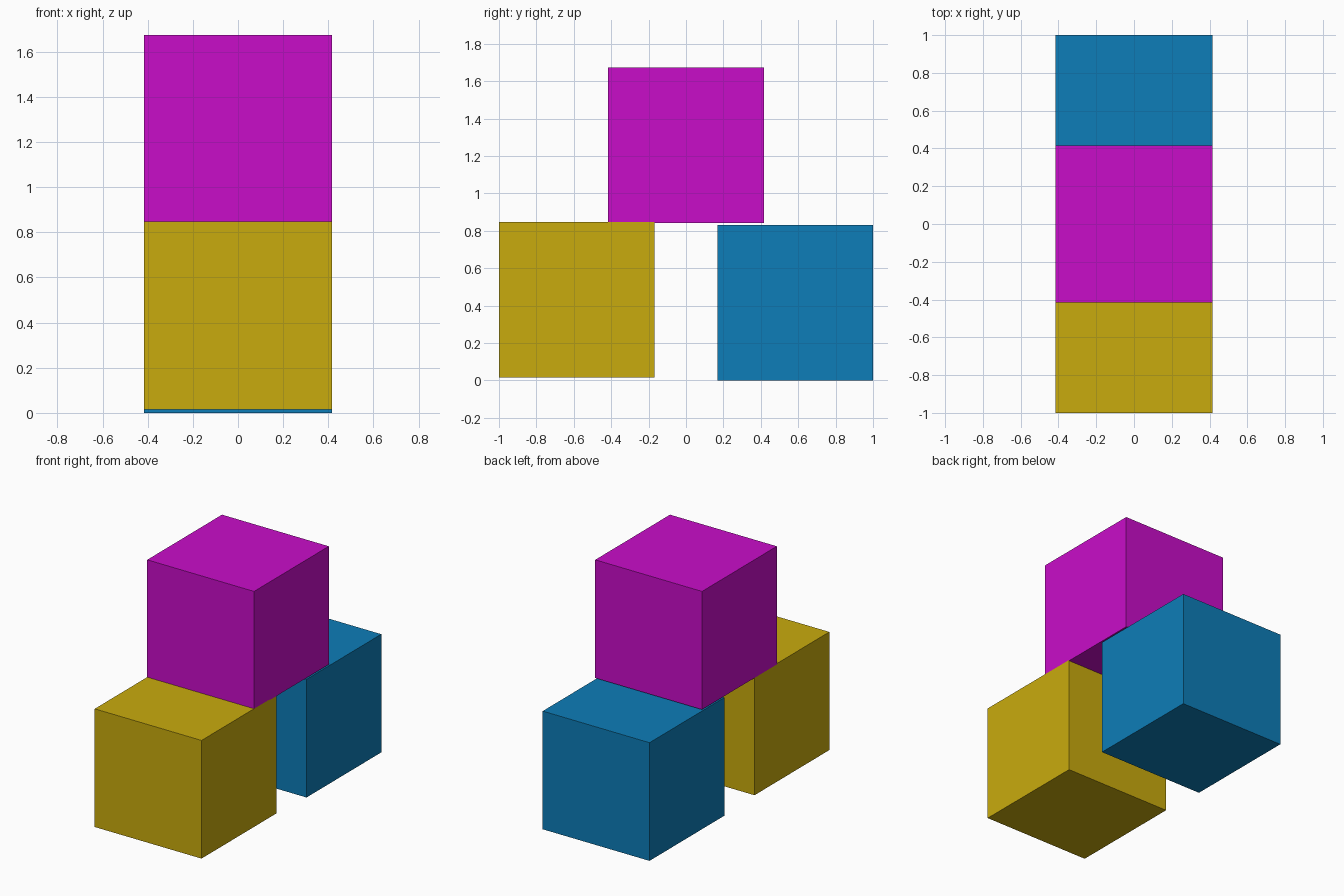
import bpy

if "Cube" in bpy.data.objects:
    bpy.data.objects.remove(bpy.data.objects["Cube"])

SIDE = 0.832


def material(name, color):
    mat = bpy.data.materials.new(name)
    mat.diffuse_color = (*color, 1.0)
    mat.use_nodes = True
    mat.node_tree.nodes["Principled BSDF"].inputs["Base Color"].default_value = mat.diffuse_color
    return mat


def cube(name, y, base, mat):
    bpy.ops.mesh.primitive_cube_add(size=SIDE, location=(0, y, base + SIDE / 2))
    obj = bpy.context.object
    obj.name = name
    obj.data.materials.append(mat)


# Two lower cubes (front one floats slightly) and one stacked across the gap
END = 1 - SIDE / 2
cube("front_cube", -END, 0.016, material("yellow", (0.584, 0.407, 0.004)))
cube("back_cube", END, 0.0, material("blue", (0.004, 0.205, 0.479)))
cube("top_cube", 0.0, 0.842, material("magenta", (0.584, 0.004, 0.584)))
